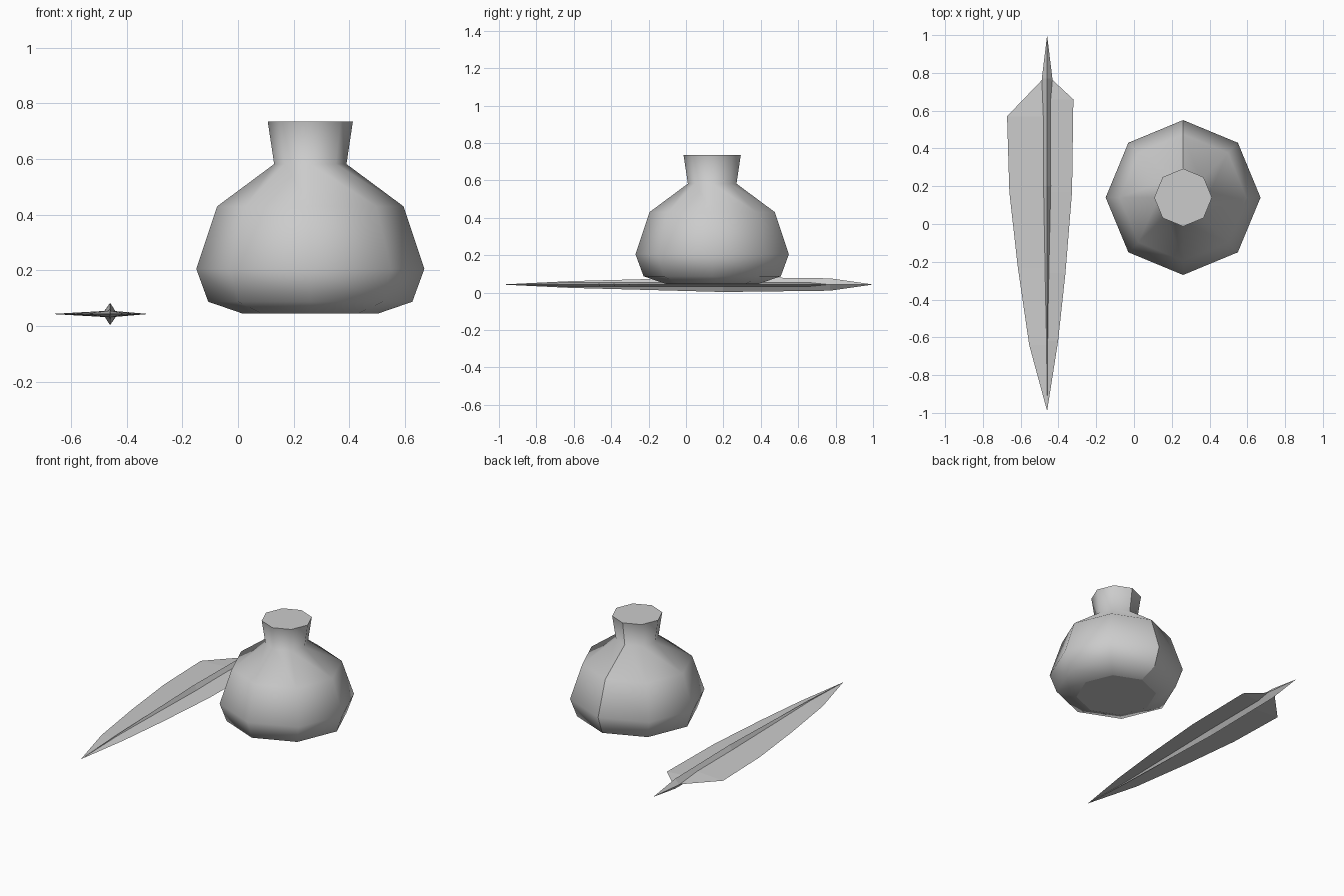
import bpy, bmesh
from math import sin, cos, pi

if "Cube" in bpy.data.objects:
    bpy.data.objects.remove(bpy.data.objects["Cube"])

grey = bpy.data.materials.new("plain_grey")
grey.use_nodes = True
colour = (0.6, 0.6, 0.6, 1)
grey.diffuse_color = colour
grey.node_tree.nodes["Principled BSDF"].inputs["Base Color"].default_value = colour


def finish(bm, name, location):
    bmesh.ops.recalc_face_normals(bm, faces=bm.faces)
    mesh = bpy.data.meshes.new(name)
    bm.to_mesh(mesh)
    bm.free()
    mesh.materials.append(grey)
    obj = bpy.data.objects.new(name, mesh)
    obj.location = location
    bpy.context.collection.objects.link(obj)
    return obj


def loft(bm, rings):
    """Bridge equal-sized closed rings of vertices."""
    n = len(rings[0])
    for a, b in zip(rings, rings[1:]):
        for i in range(n):
            j = (i + 1) % n
            bm.faces.new((a[i], a[j], b[j], b[i])).smooth = True


# Ink bottle: eight-sided lathe with a sharp seam at the back and flat caps
profile = [(0.245, 0.045), (0.367, 0.087), (0.41, 0.205),
           (0.335, 0.43), (0.13, 0.582), (0.153, 0.735)]
bm = bmesh.new()
rings = [[bm.verts.new((r * sin(i * pi / 4), r * cos(i * pi / 4), z))
          for i in range(8)] for r, z in profile]
loft(bm, rings)
for cap in (rings[0], rings[-1]):
    for edge in bm.faces.new(cap).edges:
        edge.smooth = False
for a, b in zip(rings, rings[1:]):
    bm.edges.get((a[0], b[0])).smooth = False
finish(bm, "ink_bottle", (0.26, 0.14, 0))

# Quill shaft: diamond section tapering to a point at both ends
QUILL = (-0.46, 0, 0.043)
stations = [(-0.62, 0.009, 0.018), (0.2, 0.026, 0.043 - 0.003), (0.77, 0.028, 0.033)]
bm = bmesh.new()
rings = [[bm.verts.new(p) for p in ((w, y, 0), (0, y, h), (-w, y, 0), (0, y, -h))]
         for y, w, h in stations]
loft(bm, rings)
for ring, tip_y in ((rings[0], -0.99), (rings[-1], 1.0)):
    tip = bm.verts.new((0, tip_y, 0))
    for i in range(4):
        bm.faces.new((ring[i], ring[(i + 1) % 4], tip))
for face in bm.faces:
    face.smooth = False
finish(bm, "quill_shaft", QUILL)


# Feather vanes: thin wedges from the shaft out to a knife edge
def vane(name, outline):
    bm = bmesh.new()
    edge = [bm.verts.new((x, y, 0)) for x, y in outline]
    for side in (1, -1):
        root = [bm.verts.new((0, y, side * 0.012)) for x, y in outline[1:-1]]
        root = [edge[0]] + root + [edge[-1]]
        for i in range(len(edge) - 1):
            corners = dict.fromkeys((root[i], edge[i], edge[i + 1], root[i + 1]))
            bm.faces.new(list(corners))
    finish(bm, name, QUILL)


vane("right_vane", [(0, -0.99), (-0.095, -0.64), (-0.155, -0.23), (-0.2, 0.17),
                    (-0.212, 0.57), (-0.02, 0.77)])
vane("left_vane", [(0, -0.99), (0.058, -0.62), (0.097, -0.26), (0.132, 0.17),
                   (0.139, 0.66), (0.02, 0.77)])
